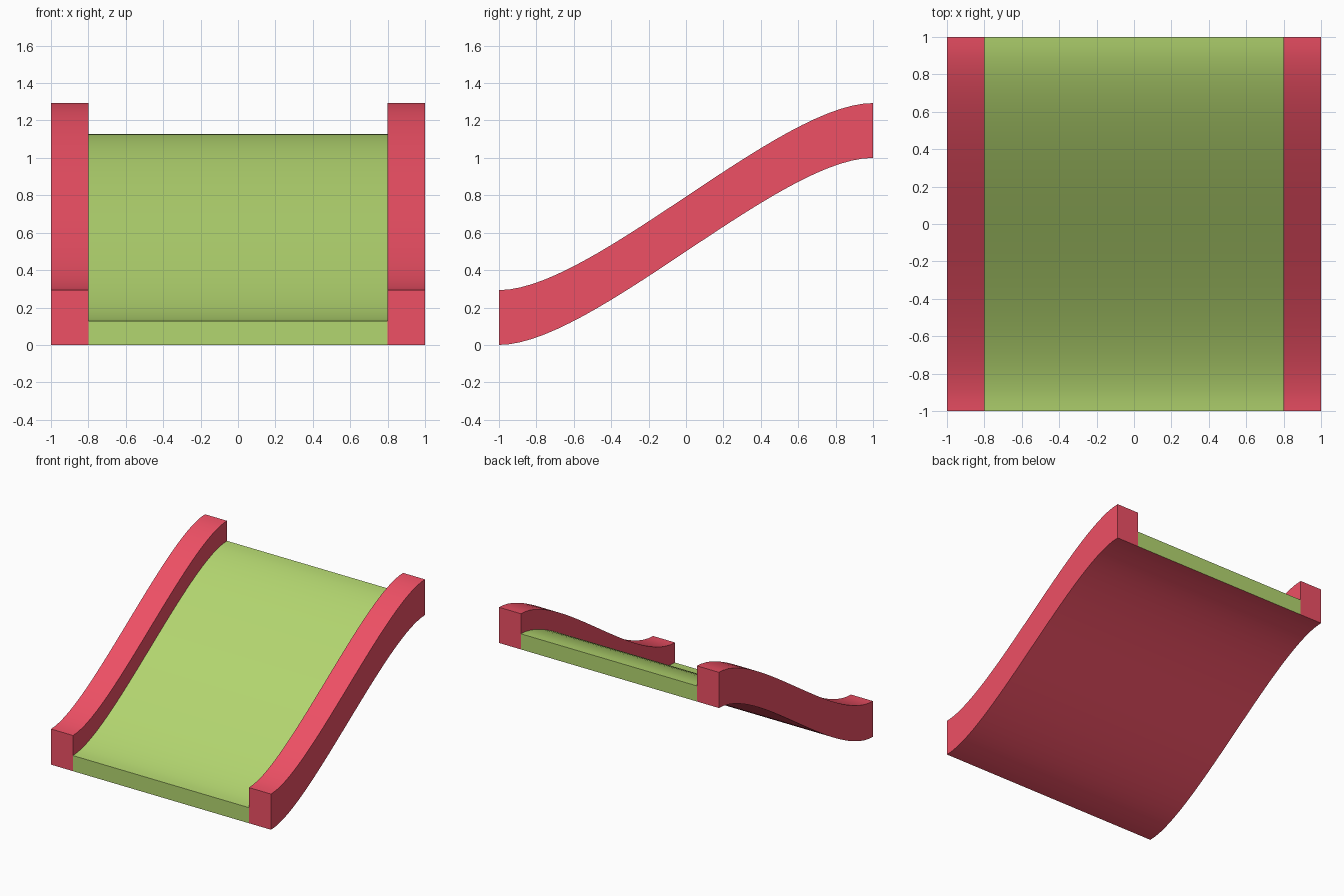
import bpy, math

if "Cube" in bpy.data.objects:
    bpy.data.objects.remove(bpy.data.objects["Cube"])

SEGMENTS = 28
RAIL_H, DECK_H = 0.293, 0.128


def material(name, color):
    m = bpy.data.materials.new(name)
    m.diffuse_color = (*color, 1)
    m.use_nodes = True
    m.node_tree.nodes["Principled BSDF"].inputs["Base Color"].default_value = m.diffuse_color
    return m


red = material("red", (0.86, 0.08, 0.13))
green = material("green", (0.45, 0.67, 0.16))


def slope_point(t):
    """S-curve: Bezier with level ends, y from -1 to 1 and z from 0 to 1."""
    a, b, c, d = (1 - t) ** 3, 3 * t * (1 - t) ** 2, 3 * t * t * (1 - t), t ** 3
    return -a - 0.5 * b + 0.5 * c + d, c + d


def sweep(name, x0, x1, height, mats, bottom_slot=0):
    """Sweep a rectangular section along the slope, keeping it upright."""
    verts, faces, slots = [], [], []
    for i in range(SEGMENTS + 1):
        y, z = slope_point(i / SEGMENTS)
        verts += [(x0, y, z), (x1, y, z), (x1, y, z + height), (x0, y, z + height)]
    for i in range(SEGMENTS):
        for k in range(4):
            n = (k + 1) % 4
            p, q = 4 * i, 4 * i + 4
            faces.append((p + k, p + n, q + n, q + k)[::-1])
            slots.append(bottom_slot if k == 0 else 0)
    last = 4 * SEGMENTS
    faces += [(0, 1, 2, 3), (last + 3, last + 2, last + 1, last)]
    slots += [0, 0]

    mesh = bpy.data.meshes.new(name)
    mesh.from_pydata(verts, [], faces)
    for m in mats:
        mesh.materials.append(m)
    mesh.polygons.foreach_set("material_index", slots)
    mesh.update()
    obj = bpy.data.objects.new(name, mesh)
    bpy.context.collection.objects.link(obj)
    bpy.ops.object.select_all(action='DESELECT')
    obj.select_set(True)
    bpy.context.view_layer.objects.active = obj
    bpy.ops.object.shade_smooth_by_angle(angle=math.radians(30))
    return obj


# Sloping deck: green with a red underside
sweep("deck", -0.8, 0.8, DECK_H, [green, red], bottom_slot=1)

# Raised side rails
sweep("rail_left", -1.0, -0.8, RAIL_H, [red])
sweep("rail_right", 0.8, 1.0, RAIL_H, [red])
